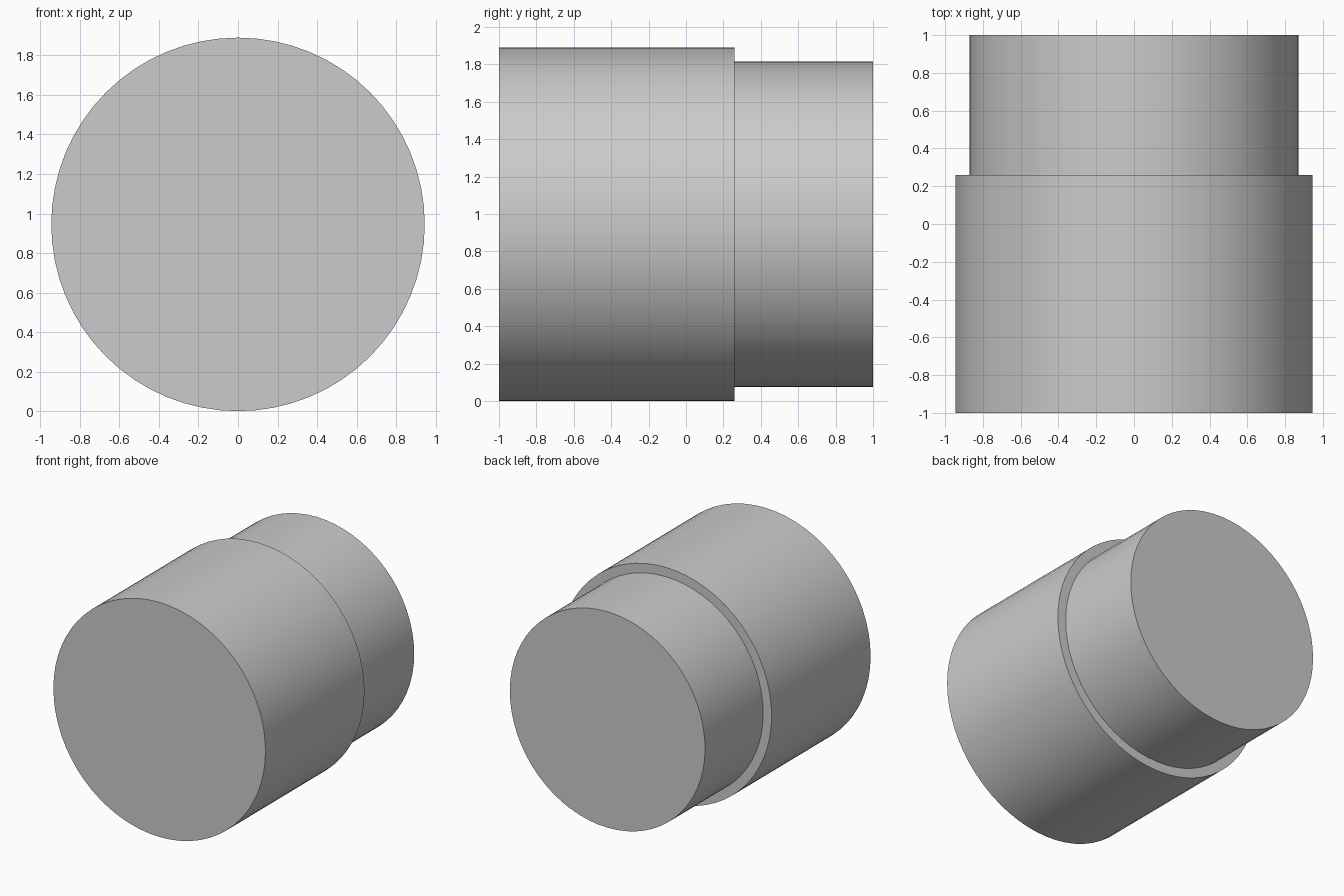
import bpy
import math

cube = bpy.data.objects.get("Cube")
if cube:
    bpy.data.objects.remove(cube, do_unlink=True)

# One plain grey for the whole model
grey = bpy.data.materials.new("plain_grey")
grey.use_nodes = True
colour = (0.6, 0.6, 0.6, 1)
grey.diffuse_color = colour
grey.node_tree.nodes["Principled BSDF"].inputs["Base Color"].default_value = colour

AXIS_HEIGHT = 0.945
STEP_Y = 0.26


def barrel(name, radius, y_front, y_back):
    """Closed cylinder lying along y."""
    bpy.ops.mesh.primitive_cylinder_add(
        vertices=64, radius=radius, depth=y_back - y_front,
        location=(0, (y_front + y_back) / 2, AXIS_HEIGHT),
        rotation=(math.pi / 2, 0, 0))
    part = bpy.context.object
    part.name = name
    part.data.materials.append(grey)
    bpy.ops.object.shade_smooth_by_angle(angle=math.radians(30))
    return part


# Wide front body and the narrower rear section
barrel("front_body", 0.945, -1, STEP_Y)
barrel("rear_collar", 0.87, STEP_Y, 1)
